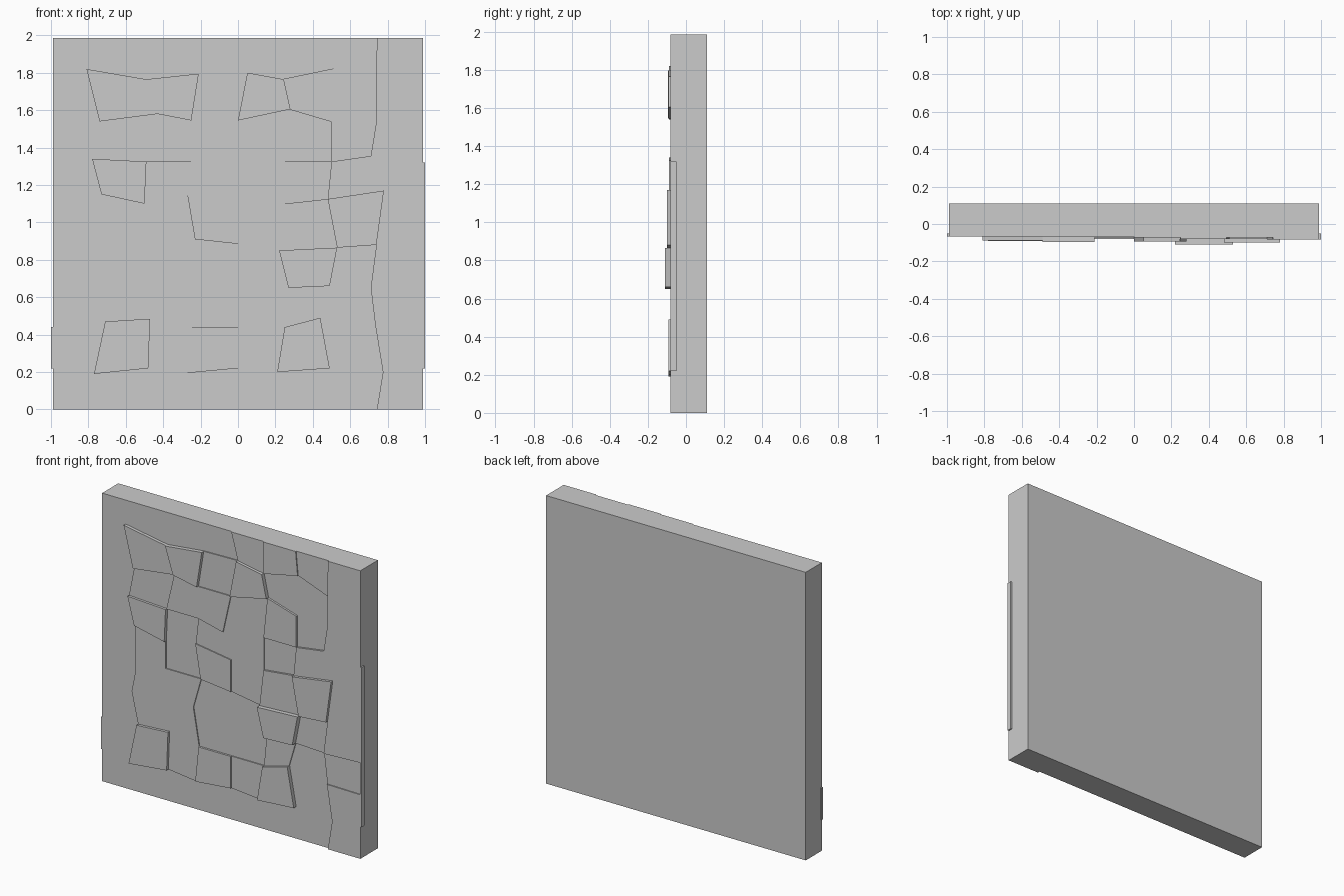
import bpy, bmesh, random

if "Cube" in bpy.data.objects:
    bpy.data.objects.remove(bpy.data.objects["Cube"])

random.seed(4)
COLS, ROWS = 8, 9
HALF, HEIGHT, BACK = 0.99, 1.985, 0.11

# Joint corners between stones (x, z in hundredths), row by row from the bottom
JOINTS = [
    [(-77, 19), (-48, 22), (-27, 19.5), (0, 22), (21, 20), (49, 22), (77.5, 20)],
    [(-71, 47), (-47, 48.5), (-24.5, 44), (0, 44), (25, 44), (44, 49), (73.5, 44.5)],
    [(-76, 68.5), (-50, 70), (-29, 70), (3, 70), (27, 65), (49, 66), (71, 65)],
    [(-73, 83), (-50, 91), (-23, 91), (0, 88.5), (22, 85), (53, 86.5), (74, 88)],
    [(-73, 115), (-50, 110), (-27, 114.5), (0, 110.5), (25, 110), (48, 112.5), (78, 117)],
    [(-78, 134), (-49, 132.5), (-25, 132.5), (-6, 128), (25, 132.5), (50, 132.5), (71, 135.5)],
    [(-74, 154), (-43, 158), (-25, 154.5), (0, 154.5), (28, 160.5), (50, 154), (74, 154)],
    [(-81, 182), (-49, 176.5), (-21, 179.5), (5, 180), (24.5, 176.5), (51, 182), (74, 173.5)],
]
# Stones that stand out most: (column, row) -> front depth
PROUD = {(5, 3): -0.11, (6, 4): -0.10, (2, 7): -0.095, (1, 1): -0.092,
         (5, 1): -0.093, (4, 7): -0.093, (1, 5): -0.09, (1, 7): -0.088}


def corner(i, j):
    if 0 < i < COLS and 0 < j < ROWS:
        x, z = JOINTS[j - 1][i - 1]
        return x / 100, z / 100
    return -HALF + 2 * HALF * i / COLS, HEIGHT * j / ROWS


# Front depth of every stone
depth = {}
for j in range(ROWS):
    for i in range(COLS):
        d = random.choice((-0.066, -0.073, -0.08))
        if i == 0 or j == 0:
            d = -0.066
        if i == 7:
            d = -0.075 if j == 2 else -0.082
        depth[i, j] = PROUD.get((i, j), d)

# Wall panel: stone faces, steps between them, slab edges and back
bm = bmesh.new()


def face(points):
    bm.faces.new([bm.verts.new(p) for p in points])


for (i, j), y in depth.items():
    ring = [corner(i, j), corner(i + 1, j), corner(i + 1, j + 1), corner(i, j + 1)]
    face([(x, y, z) for x, z in ring])
    for k, (di, dj) in enumerate(((0, -1), (1, 0), (0, 1), (-1, 0))):
        y2 = depth.get((i + di, j + dj), BACK)
        if y < y2:
            a, b = ring[k], ring[(k + 1) % 4]
            face([(a[0], y, a[1]), (a[0], y2, a[1]), (b[0], y2, b[1]), (b[0], y, b[1])])
face([(-HALF, BACK, 0), (-HALF, BACK, HEIGHT), (HALF, BACK, HEIGHT), (HALF, BACK, 0)])
bmesh.ops.remove_doubles(bm, verts=bm.verts, dist=0.0001)
mesh = bpy.data.meshes.new("stone_wall_panel")
bm.to_mesh(mesh)
bm.free()
bpy.context.collection.objects.link(bpy.data.objects.new("stone_wall_panel", mesh))

# Thin side faces of the edge stones that overhang the slab
for name, side, z0, z1, y0 in (("right_edge_stones", 1, 0.22, 1.32, -0.082),
                               ("left_edge_stone", -1, 0.22, 0.44, -0.066)):
    bpy.ops.mesh.primitive_cube_add(size=1, location=(side * 0.994, (y0 - 0.05) / 2, (z0 + z1) / 2))
    ob = bpy.context.object
    ob.name = name
    ob.scale = (0.012, -0.05 - y0, z1 - z0)
